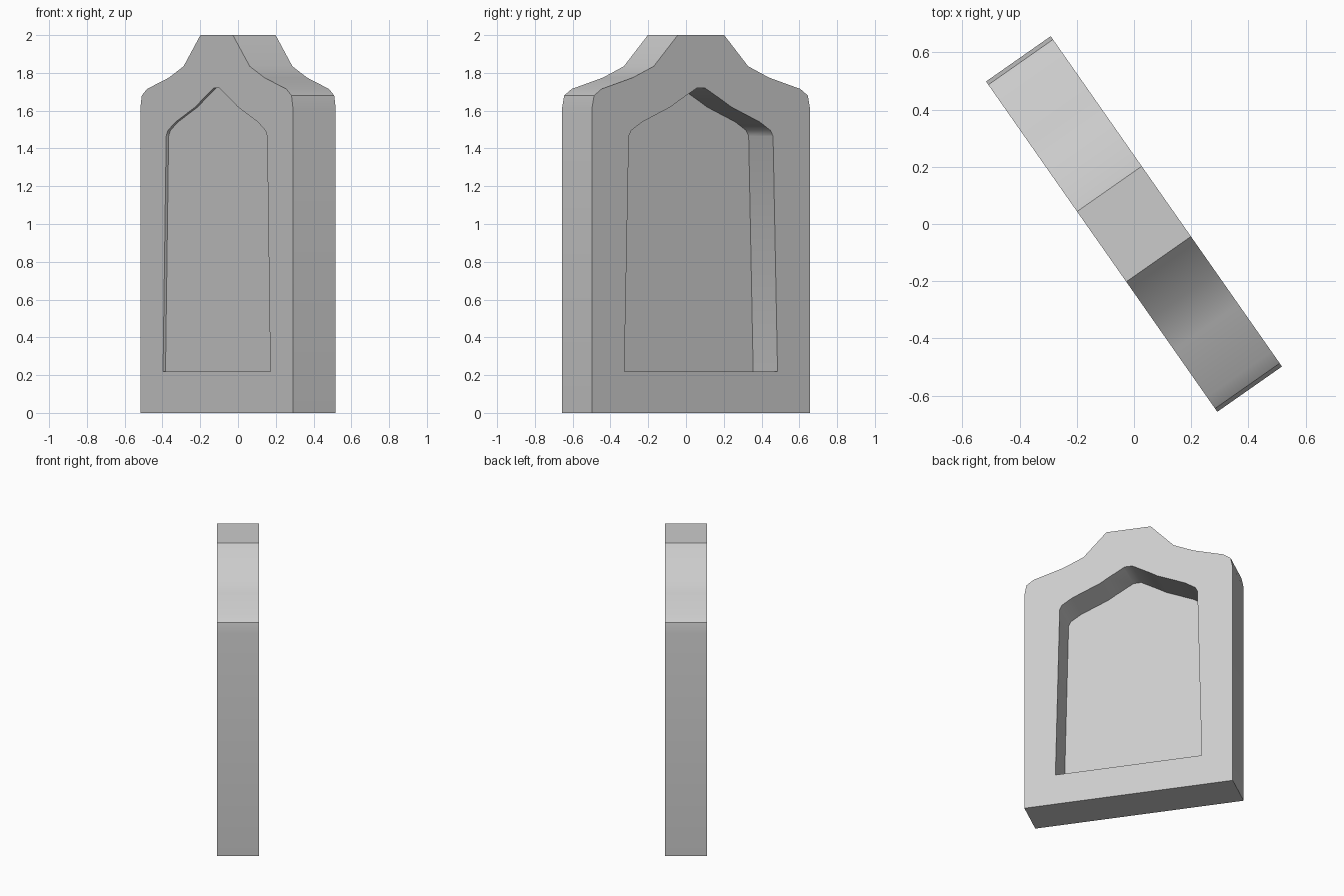
import bpy, bmesh, math

if "Cube" in bpy.data.objects:
    bpy.data.objects.remove(bpy.data.objects["Cube"])

ANGLE = math.radians(-55)   # the slab stands turned about z
HALF = 0.138                # half thickness

# Right halves of the symmetric outlines (across, up), from bottom to top
OUTER = [(0.705, 0.0), (0.705, 1.61), (0.691, 1.68), (0.642, 1.715),
         (0.44, 1.775), (0.305, 1.835), (0.15, 2.0)]
INNER = [(0.495, 0.22), (0.466, 1.465), (0.45, 1.495), (0.38, 1.54),
         (0.195, 1.62), (0.147, 1.65), (0.026, 1.72)]


def prism(name, half, y0, y1):
    """Mirror a half outline and extrude it through the slab's thickness."""
    outline = half + [(-x, z) for x, z in reversed(half)]
    bm = bmesh.new()
    face = bm.faces.new([bm.verts.new((x, y0, z)) for x, z in outline])
    ext = bmesh.ops.extrude_face_region(bm, geom=[face])
    moved = [g for g in ext["geom"] if isinstance(g, bmesh.types.BMVert)]
    bmesh.ops.translate(bm, verts=moved, vec=(0, y1 - y0, 0))
    bmesh.ops.recalc_face_normals(bm, faces=bm.faces)
    mesh = bpy.data.meshes.new(name)
    bm.to_mesh(mesh)
    bm.free()
    obj = bpy.data.objects.new(name, mesh)
    bpy.context.collection.objects.link(obj)
    obj.rotation_euler.z = ANGLE
    return obj


# Slab, with a shallow front recess and a deep back recess
slab = prism("arched_slab", OUTER, -HALF, HALF)
cutters = [prism("front_recess_cutter", INNER, -HALF - 0.1, -HALF + 0.016),
           prism("back_recess_cutter", INNER, HALF - 0.225, HALF + 0.1)]

bpy.context.view_layer.objects.active = slab
slab.select_set(True)
for cutter in cutters:
    cutter.hide_render = True
    cutter.select_set(False)
    mod = slab.modifiers.new(cutter.name, 'BOOLEAN')
    mod.operation = 'DIFFERENCE'
    mod.solver = 'EXACT'
    mod.object = cutter
    bpy.ops.object.modifier_apply(modifier=mod.name)
for cutter in cutters:
    bpy.data.objects.remove(cutter)

# Soft shoulders, crisp corners
bpy.ops.object.shade_smooth_by_angle(angle=math.radians(32))
